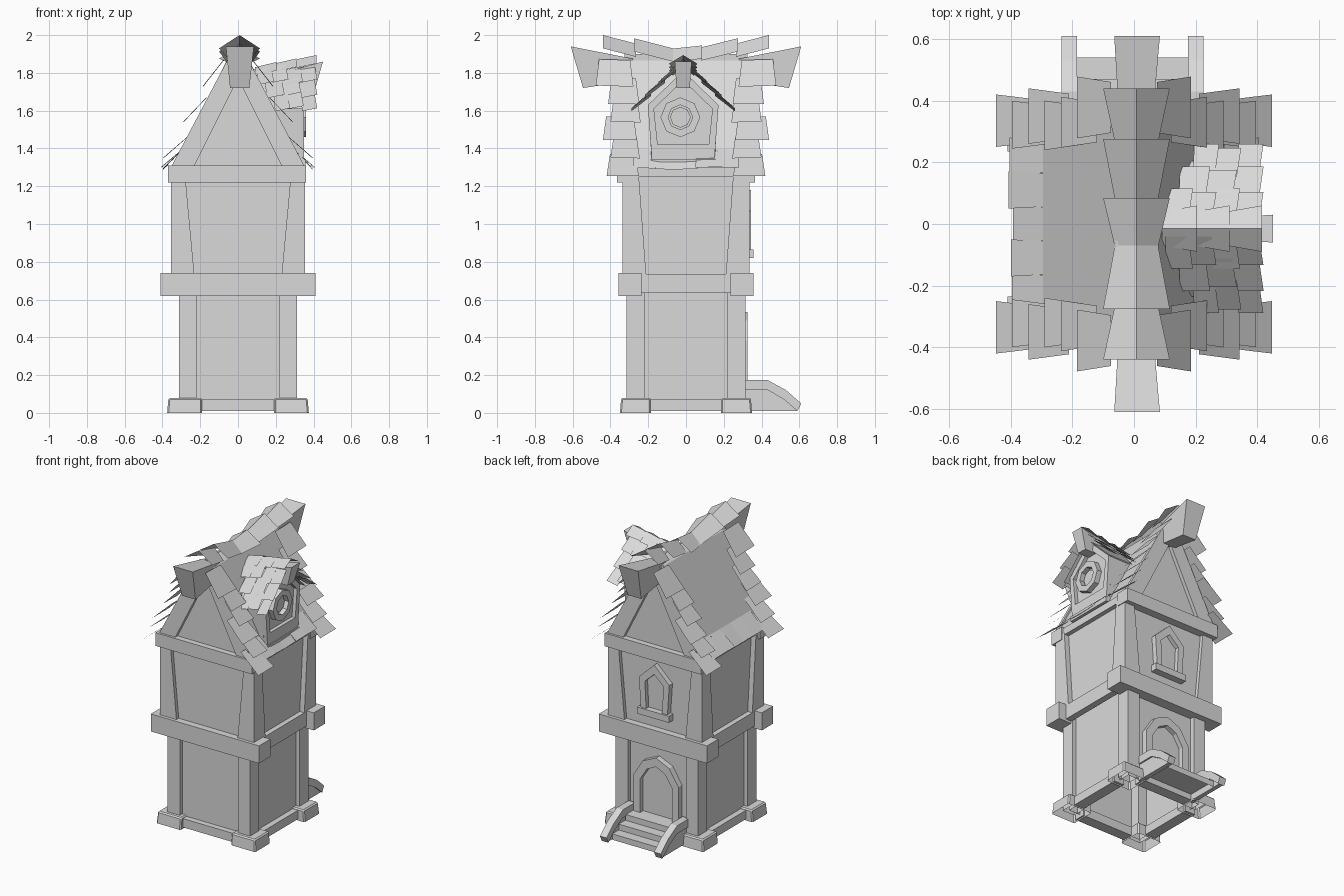
import bpy, bmesh, math, random
from mathutils import Vector

random.seed(4)
if "Cube" in bpy.data.objects:
    bpy.data.objects.remove(bpy.data.objects["Cube"])

GREY = (0.7, 0.7, 0.7, 1)
stone = bpy.data.materials.new("plain_grey")
stone.use_nodes = True
stone.diffuse_color = GREY
stone.node_tree.nodes["Principled BSDF"].inputs["Base Color"].default_value = GREY


def build(name, verts, faces, closed=True):
    bm = bmesh.new()
    vs = [bm.verts.new(v) for v in verts]
    for f in faces:
        bm.faces.new([vs[i] for i in f])
    if closed:
        bmesh.ops.recalc_face_normals(bm, faces=bm.faces)
    me = bpy.data.meshes.new(name)
    bm.to_mesh(me)
    bm.free()
    me.materials.append(stone)
    ob = bpy.data.objects.new(name, me)
    bpy.context.collection.objects.link(ob)
    return ob


def loft(name, a, b, hollow=False):
    """Solid between two matching rings of points; hollow leaves the first end open."""
    n = len(a)
    faces = [(i, (i + 1) % n, n + (i + 1) % n, n + i) for i in range(n)]
    faces.append(tuple(range(n, 2 * n)))
    if not hollow:
        faces.append(tuple(range(n)))
    return build(name, list(a) + list(b), faces)


def rect(x0, x1, y0, y1, z):
    return [(x0, y0, z), (x1, y0, z), (x1, y1, z), (x0, y1, z)]


def box(name, x0, x1, y0, y1, z0, z1, hollow=False):
    return loft(name, rect(x0, x1, y0, y1, z0), rect(x0, x1, y0, y1, z1), hollow)


def place(axis, u, v, d):
    return (u, d, v) if axis == "y" else (d, u, v)


def prism(name, axis, pts, d0, d1):
    return loft(name, [place(axis, u, v, d0) for u, v in pts],
                [place(axis, u, v, d1) for u, v in pts])


def frame(name, axis, outer, inner, d0, d1, closed=True):
    """Raised border between an outer and an inner outline."""
    verts, faces, n = [], [], len(outer)
    for o, i in zip(outer, inner):
        verts += [place(axis, *o, d0), place(axis, *o, d1), place(axis, *i, d1), place(axis, *i, d0)]
    for k in range(n if closed else n - 1):
        a, b = 4 * k, 4 * ((k + 1) % n)
        faces += [(a + j, a + (j + 1) % 4, b + (j + 1) % 4, b + j) for j in range(4)]
    if not closed:
        faces += [(0, 1, 2, 3), tuple(range(4 * n - 4, 4 * n))]
    return build(name, verts, faces)


def sheet(name, verts, faces):
    """Thin open surface facing up."""
    ob = build(name, verts, faces, False)
    if ob.data.polygons[0].normal.z < 0:
        ob.data.flip_normals()


def tile(name, root, tip, along, w0, w1):
    """Thin shingle, flared towards its tip."""
    r, t, s = Vector(root), Vector(tip), Vector(along)
    sheet(name, [r - s * w0 / 2, r + s * w0 / 2, t + s * w1 / 2, t - s * w1 / 2], [(0, 1, 2, 3)])


def cap(name, p0, p1, across, w0, w1, drop):
    """Folded ridge shingle from its low end p0 to its high end p1."""
    a, b, s, d = Vector(p0), Vector(p1), Vector(across), Vector((0, 0, drop))
    v = [a - s * w0 - d, a, a + s * w0 - d, b - s * w1 - d, b, b + s * w1 - d]
    sheet(name, v, [(0, 1, 4, 3), (1, 2, 5, 4)])


# storeys, open underneath
box("lower_walls", -.285, .285, -.285, .285, .03, .7, True)
box("upper_walls", -.32, .32, -.31, .31, .66, 1.3, True)

# corner stones and posts
for sx in (-1, 1):
    for sy in (-1, 1):
        stone_foot = loft("corner_stone",
                          rect(sx * .19, sx * .375, sy * .185, sy * .35, 0),
                          rect(sx * .19, sx * .368, sy * .185, sy * .343, .08), True)
        mod = stone_foot.modifiers.new("worn_edges", "BEVEL")
        mod.width = .008
        box("lower_post", sx * .22, sx * .312, sy * .22, sy * .315, .03, .68, True)
        loft("upper_post",
             rect(sx * .23, sx * .355, sy * .21, sy * .335, .72),
             rect(sx * .28, sx * .355, sy * .25, sy * .335, 1.26))

# sills and beams on each side
for s in (-1, 1):
    box("ground_sill_x", -.2, .2, s * .25, s * .325, .01, .07)
    box("ground_sill_y", s * .25, s * .325, -.2, .2, .01, .07)
    box("floor_beam_x", -.41, .41, s * .235, s * .357, .62, .74)
    box("floor_beam_y", s * .31, s * .355, -.24, .24, .635, .735)
    box("eave_beam_x", -.37, .36, s * .27, s * .365, 1.22, 1.31)
    box("eave_beam_y", s * .27, s * .35, -.27, .27, 1.25, 1.3)

# main roof body with gable boards
prism("roof_body", "y", [(-.34, 1.3), (.34, 1.3), (.06, 1.865), (0, 1.9), (-.06, 1.865)], -.325, .325)
for sy in (-1, 1):
    for sx in (-1, 1):
        prism("gable_board", "y",
              [(sx * .35, 1.31), (sx * .23, 1.31), (0, 1.77), (0, 1.88), (sx * .055, 1.87)],
              sy * .32, sy * .35)
    # ridge beam end
    loft("ridge_beam_end",
         [(-.042, sy * .545, 1.72), (.06, sy * .545, 1.72), (.084, sy * .61, 1.94), (-.064, sy * .61, 1.94)],
         [(-.04, sy * .28, 1.76), (.05, sy * .28, 1.76), (.055, sy * .28, 1.875), (-.045, sy * .28, 1.875)])

# verge shingles up both gable ends: middle position and width per row
VERGE = [(.335, .17), (.322, .155), (.35, .18), (.32, .16), (.33, .165), (.378, .2)]
for sx in (-1, 1):
    for sy in (-1, 1):
        for k, (mid, wide) in enumerate(VERGE):
            f = k / 5
            z = 1.37 + .5 * f
            x = .07 + .456 * (1.88 - z)
            tile("verge_shingle", (sx * x, sy * mid, z),
                 (sx * (x + .145 - .035 * f), sy * mid, z - .115 - .01 * k / 2),
                 (0, 1, .03 * sy * (k % 2)), wide - .035, wide)
    # eave shingles
    for k in range(5):
        y = -.22 + .11 * k
        dx = random.uniform(-.008, .008)
        tile("eave_shingle", (sx * .295, y, 1.395), (sx * (.4 + dx), y, 1.295 + dx),
             (0, 1, random.uniform(-.04, .04)), .108, .12)

# ridge caps
for y0, y1, low, high in ((-.265, -.44, 1.955, 2.0), (-.07, -.275, 1.93, 1.983), (-.075, .085, 1.928, 1.945),
                          (.08, .275, 1.935, 1.983), (.265, .44, 1.955, 2.0)):
    cap("ridge_cap", (.008, y0, low), (.008, y1, high), (1, 0, 0), .07, .108, .07)

# dormer body
DY = -.015
prism("dormer_body", "x", [(DY - .165, 1.3), (DY + .165, 1.3), (DY + .185, 1.63),
                           (DY, 1.81), (DY - .185, 1.63)], .05, .325)
frame("dormer_frame", "x",
      [(DY - .165, 1.33), (DY + .165, 1.33), (DY + .187, 1.63), (DY, 1.81), (DY - .187, 1.63)],
      [(DY - .135, 1.42), (DY + .135, 1.42), (DY + .155, 1.61), (DY, 1.76), (DY - .155, 1.61)],
      .31, .35)
box("dormer_sill", .3, .358, DY - .17, DY + .17, 1.31, 1.345)


def ring(r):
    return [(DY - .015 + r * math.sin(math.tau * k / 8), 1.565 + r * math.cos(math.tau * k / 8))
            for k in range(8)]


frame("round_window_frame", "x", ring(.105), ring(.065), .31, .36)
prism("round_window_pane", "x", ring(.055), .31, .335)
loft("dormer_ridge_beam",
     [(.41, DY - .035, 1.72), (.41, DY + .035, 1.72), (.45, DY + .045, 1.86), (.45, DY - .045, 1.86)],
     [(.2, DY - .03, 1.72), (.2, DY + .03, 1.72), (.2, DY + .03, 1.79), (.2, DY - .03, 1.79)])

# dormer roof shingles, starting from the valley with the main roof
for s in (-1, 1):
    sheet("dormer_roof_plane", [(.08, DY, 1.82), (.37, DY, 1.82), (.37, DY + s * .22, 1.61),
                                (.18, DY + s * .22, 1.61)], [(0, 1, 2, 3)])
    for row in range(3):
        y, z = .025 + .072 * row, 1.815 - .07 * row
        x0 = .1 + .045 * row
        cols = 4 - (row + 1) // 2
        step = (.405 - x0) / cols
        for c in range(cols):
            x = x0 + step * (c + .5)
            lift = .012 * (c % 2)
            tile("dormer_shingle", (x, DY + s * y, z + .01 + lift),
                 (x + .01, DY + s * (y + .105 - lift), z - .07 + lift),
                 (1, 0, .2), step, step * 1.12)
for k in range(3):
    x = .09 + .105 * k
    cap("dormer_ridge_cap", (x, DY, 1.83 + .02 * k), (x + .115, DY, 1.858 + .018 * k),
        (0, 1, 0), .055, .075, .045)

# back door with pointed arch
door_out = [(-.17, .08), (-.17, .38), (-.1, .49), (0, .535), (.1, .49), (.17, .38), (.17, .08)]
door_in = [(-.12, .08), (-.12, .36), (-.07, .44), (0, .475), (.07, .44), (.12, .36), (.12, .08)]
frame("door_frame", "y", door_out, door_in, .27, .325, False)
prism("door_leaf", "y", door_in, .27, .292)

# back window with sill
win_out = [(-.1, .85), (-.115, 1.07), (0, 1.18), (.115, 1.07), (.1, .85)]
win_in = [(-.06, .85), (-.07, 1.05), (0, 1.115), (.07, 1.05), (.06, .85)]
frame("window_frame", "y", win_out, win_in, .29, .345, False)
prism("window_pane", "y", win_in, .29, .316)
box("window_sill", -.12, .12, .3, .357, .82, .865)

# steps between side walls with sloping rails, open underneath
for k in range(3):
    box("step", -.19, .18, .28, .54 - .07 * k, .01 + .04 * k, .05 + .04 * k, True)
for s in (-1, 1):
    prism("step_rail", "x", [(.3, .175), (.43, .175), (.53, .12), (.61, .05), (.59, .01),
                             (.52, .07), (.435, .12), (.3, .12)],
          s * .205 - .03, s * .205 + .02)
    prism("step_side_wall", "x", [(.3, .01), (.59, .01), (.52, .07), (.435, .12), (.3, .12)],
          s * .205 - .02, s * .205 + .01)
